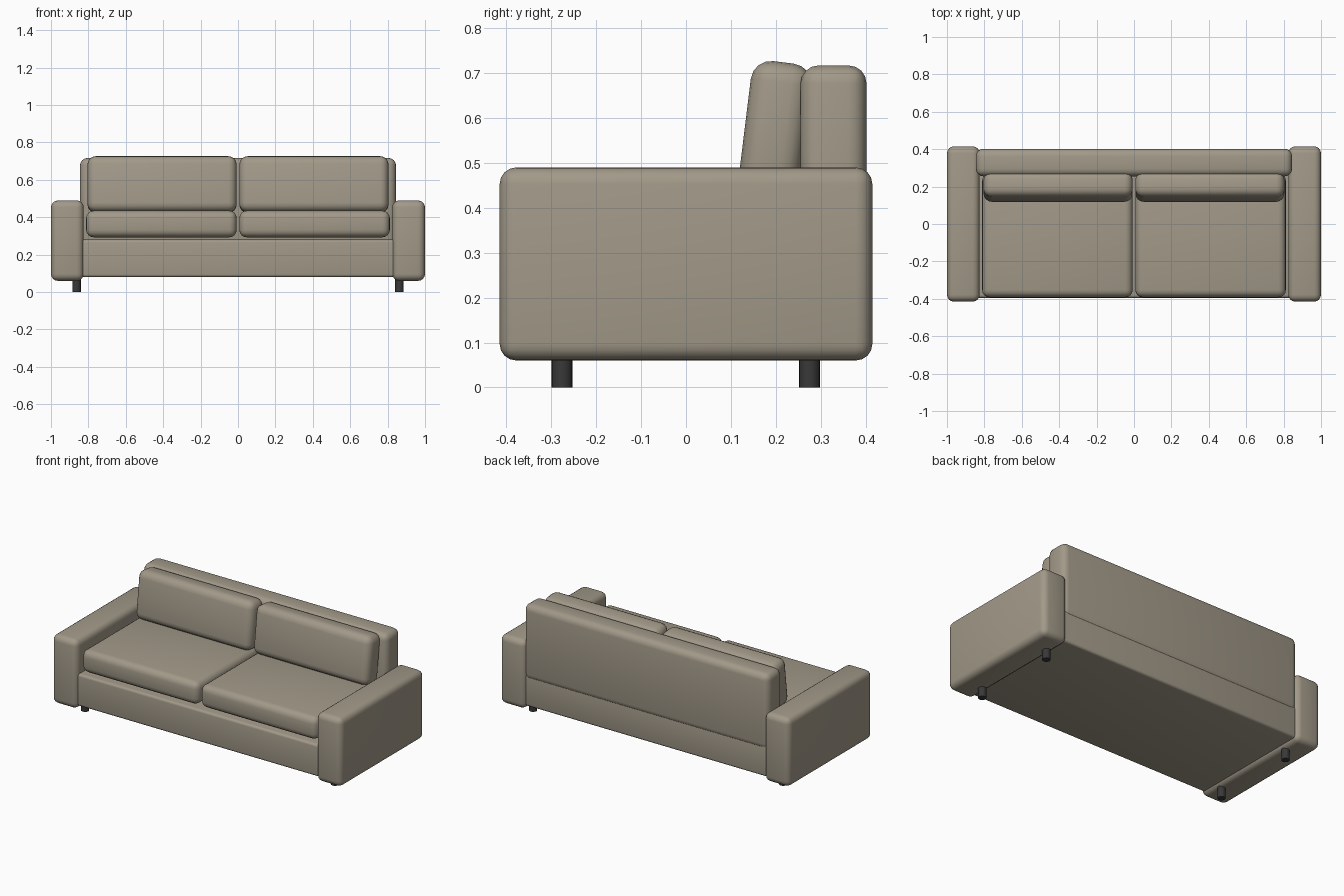
import bpy
import math
from mathutils import Matrix

cube = bpy.data.objects.get("Cube")
if cube:
    bpy.data.objects.remove(cube, do_unlink=True)


def material(name, rgb):
    mat = bpy.data.materials.new(name)
    mat.use_nodes = True
    mat.diffuse_color = (*rgb, 1)
    bsdf = next(n for n in mat.node_tree.nodes if n.type == 'BSDF_PRINCIPLED')
    bsdf.inputs["Base Color"].default_value = (*rgb, 1)
    return mat


fabric = material("taupe_fabric", (0.36, 0.32, 0.25))
dark = material("dark_leg", (0.04, 0.04, 0.04))


def finish(obj, name, mat, radius, segments):
    """Name, colour, round the edges and smooth the shading."""
    obj.name = name
    obj.data.materials.append(mat)
    if radius:
        bevel = obj.modifiers.new("rounding", 'BEVEL')
        bevel.width = radius
        bevel.segments = segments
        bevel.limit_method = 'ANGLE'
        bpy.ops.object.modifier_apply(modifier=bevel.name)
    bpy.ops.object.shade_smooth_by_angle(angle=math.radians(35))


def padded_box(name, x, y, z, radius, tilt=0):
    """Rounded box from its x, y and z ranges, leaning back by tilt degrees."""
    ranges = (x, y, z)
    bpy.ops.mesh.primitive_cube_add(size=1, location=[sum(r) / 2 for r in ranges])
    obj = bpy.context.object
    obj.data.transform(Matrix.Diagonal([r[1] - r[0] for r in ranges] + [1]))
    obj.rotation_euler.x = math.radians(-tilt)
    finish(obj, name, fabric, radius, 4)


# Frame and backrest
padded_box("base", (-0.84, 0.84), (-0.395, 0.395), (0.08, 0.28), 0.015)
padded_box("backrest", (-0.845, 0.845), (0.255, 0.402), (0.245, 0.717), 0.04)

# Arms, cushions and legs on both sides
for side, s in (("left", 1), ("right", -1)):
    def span(a, b):
        return tuple(sorted((s * a, s * b)))

    padded_box(side + "_arm", span(0.825, 1), (-0.415, 0.415), (0.06, 0.49), 0.037)
    padded_box(side + "_seat_cushion", span(0.007, 0.812), (-0.392, 0.27), (0.293, 0.435), 0.04)
    padded_box(side + "_back_cushion", span(0.007, 0.805), (0.131, 0.267), (0.425, 0.725), 0.045, 7)
    for end, y in (("front", -0.276), ("back", 0.275)):
        bpy.ops.mesh.primitive_cylinder_add(vertices=20, radius=0.023, depth=0.1,
                                            location=(s * 0.863, y, 0.05))
        finish(bpy.context.object, f"{side}_{end}_leg", dark, 0, 1)
